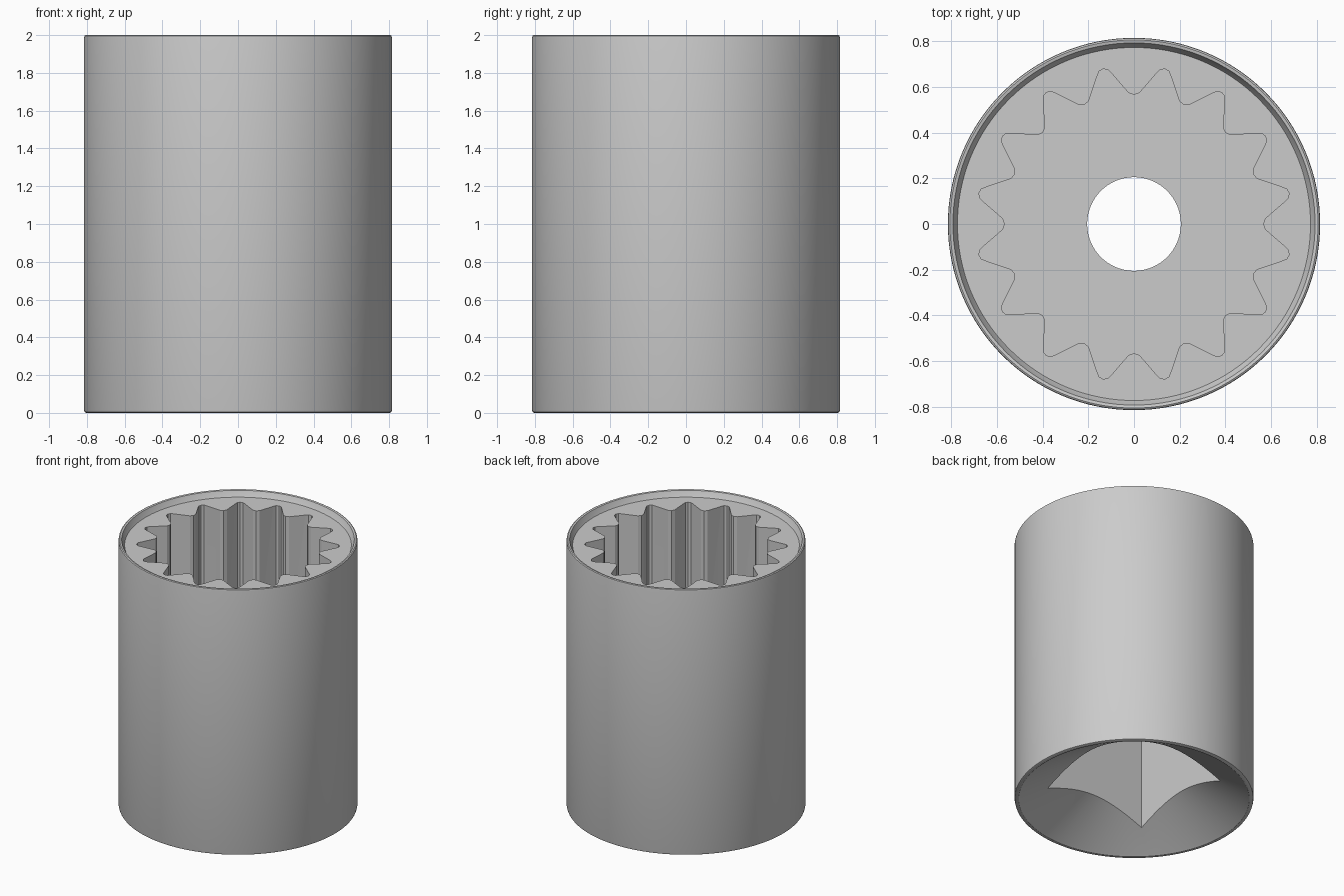
import bpy, bmesh
from math import sin, cos, radians, pi

if "Cube" in bpy.data.objects:
    bpy.data.objects.remove(bpy.data.objects["Cube"])


def make_object(name, bm):
    bmesh.ops.recalc_face_normals(bm, faces=bm.faces)
    mesh = bpy.data.meshes.new(name)
    bm.to_mesh(mesh)
    bm.free()
    obj = bpy.data.objects.new(name, mesh)
    bpy.context.collection.objects.link(obj)
    return obj


def lathe(name, profile, sides=128):
    # closed radius/height profile spun into a ring-shaped solid
    bm = bmesh.new()
    rings = []
    for i in range(sides):
        a = 2 * pi * i / sides
        rings.append([bm.verts.new((r * cos(a), r * sin(a), z)) for r, z in profile])
    n = len(profile)
    for i in range(sides):
        a, b = rings[i], rings[(i + 1) % sides]
        for j in range(n):
            k = (j + 1) % n
            bm.faces.new((a[j], b[j], b[k], a[k]))
    return make_object(name, bm)


def prism(name, outline, z0, z1):
    bm = bmesh.new()
    face = bm.faces.new([bm.verts.new((x, y, z0)) for x, y in outline])
    top = bmesh.ops.extrude_face_region(bm, geom=[face])
    bmesh.ops.translate(bm, vec=(0, 0, z1 - z0),
                        verts=[v for v in top["geom"] if isinstance(v, bmesh.types.BMVert)])
    return make_object(name, bm)


# Socket body: outer wall, raised top lip, conical drive mouth, through hole
body = lathe("socket_body", [
    (0.205, 1.955), (0.773, 1.955), (0.779, 1.965), (0.793, 1.997), (0.806, 2.0),
    (0.813, 1.996), (0.815, 1.985), (0.815, 0.015), (0.812, 0.004), (0.804, 0.0),
    (0.785, 0.0), (0.773, 0.008), (0.205, 0.336)])

# Sixteen-point bit recess with rounded tips and valleys
tooth = [(-11.25, 0.566), (-8.9, 0.574), (-2.5, 0.672), (-1.6, 0.686),
         (0, 0.692), (1.6, 0.686), (2.5, 0.672), (8.9, 0.574)]
spline = [(r * cos(radians(11.25 + 22.5 * i + a)), r * sin(radians(11.25 + 22.5 * i + a)))
          for i in range(16) for a, r in tooth]
spline_cutter = prism("spline_cutter", spline, 1.05, 2.2)

# Square drive recess from below
s = 0.417
drive_cutter = prism("drive_cutter", [(-s, -s), (s, -s), (s, s), (-s, s)], -0.2, 0.80)

bpy.context.view_layer.objects.active = body
body.select_set(True)
for cutter in (spline_cutter, drive_cutter):
    cutter.hide_render = True
    mod = body.modifiers.new(cutter.name, "BOOLEAN")
    mod.operation = "DIFFERENCE"
    mod.solver = "EXACT"
    mod.object = cutter
    bpy.ops.object.modifier_apply(modifier=mod.name)
    bpy.data.objects.remove(cutter)

bpy.ops.object.shade_smooth_by_angle(angle=radians(30))
